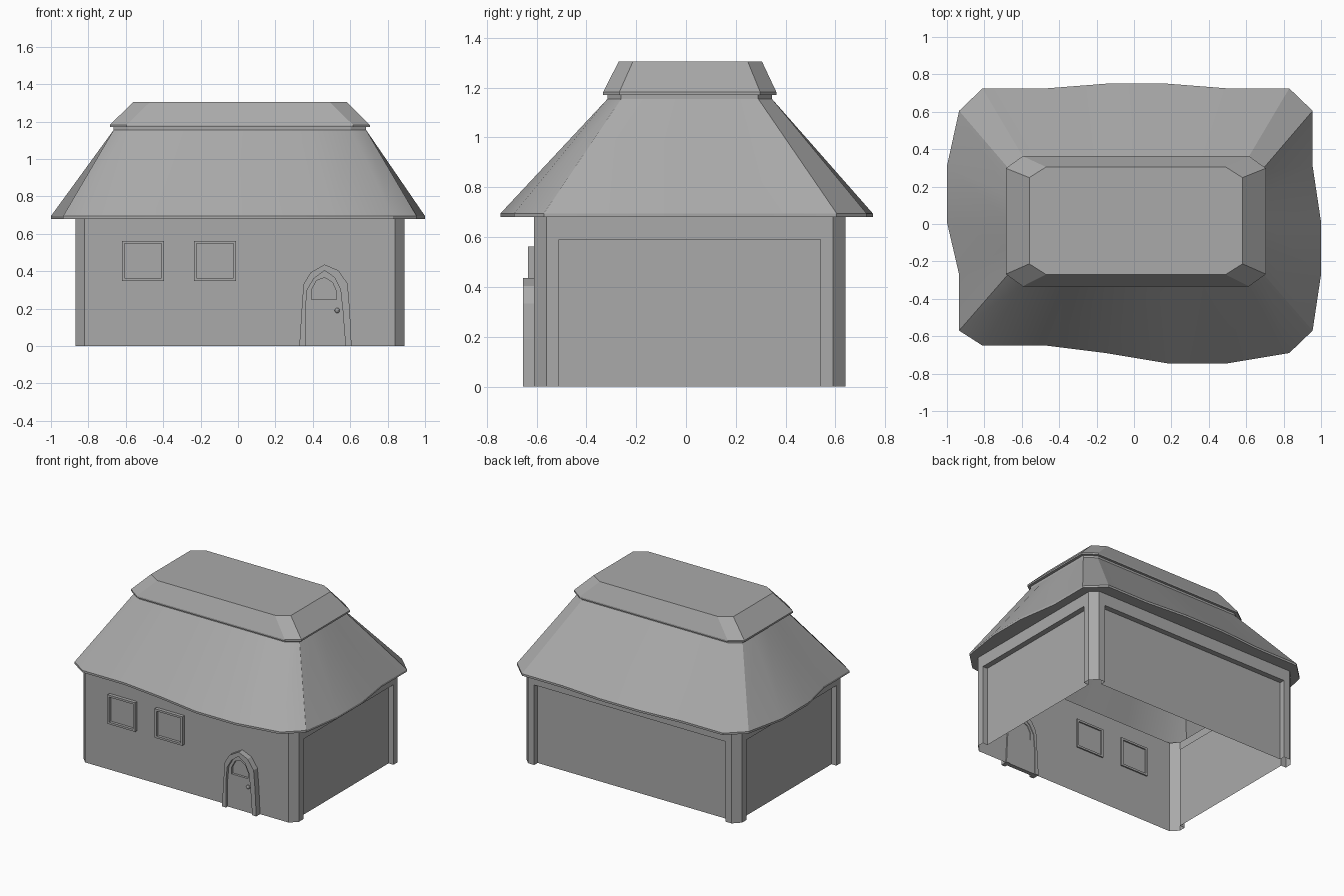
import bpy, bmesh, math
from mathutils import Vector

cube = bpy.data.objects.get("Cube")
if cube:
    bpy.data.objects.remove(cube)

mat = bpy.data.materials.new("plain_grey")
mat.use_nodes = True
grey = (0.4, 0.4, 0.4, 1)
mat.diffuse_color = grey
mat.node_tree.nodes["Principled BSDF"].inputs["Base Color"].default_value = grey


def finish(name, bm, smooth=False):
    bmesh.ops.remove_doubles(bm, verts=bm.verts, dist=0.0005)
    mesh = bpy.data.meshes.new(name)
    bm.to_mesh(mesh)
    bm.free()
    mesh.materials.append(mat)
    obj = bpy.data.objects.new(name, mesh)
    bpy.context.collection.objects.link(obj)
    if smooth:
        bpy.ops.object.select_all(action='DESELECT')
        obj.select_set(True)
        bpy.context.view_layer.objects.active = obj
        bpy.ops.object.shade_smooth_by_angle(angle=math.radians(30))
    return obj


def face(bm, pts):
    return bm.faces.new([bm.verts.new(p) for p in pts])


def loft(bm, loops, closed=True):
    """Skin between successive point loops."""
    for low, high in zip(loops, loops[1:]):
        n = len(low)
        for i in range(n if closed else n - 1):
            j = (i + 1) % n
            face(bm, [low[i], low[j], high[j], high[i]])


def octagon(x0, x1, y0, y1, cx, cy, z, nx=2, ny=2):
    """Chamfered rectangle, counter-clockwise, with nx / ny points per side."""
    sides = [((x0 + cx, y0), (x1 - cx, y0), nx), ((x1, y0 + cy), (x1, y1 - cy), ny),
             ((x1 - cx, y1), (x0 + cx, y1), nx), ((x0, y1 - cy), (x0, y0 + cy), ny)]
    out = []
    for a, b, n in sides:
        a, b = Vector((*a, z)), Vector((*b, z))
        out += [a.lerp(b, i / (n - 1)) for i in range(n)]
    return out


# Walls: chamfered shell, recessed panels on every side but the front
WALL_TOP, PANEL_TOP, MARGIN, DEPTH = 0.68, 0.59, 0.05, 0.04
plan = octagon(-0.87, 0.89, -0.61, 0.64, 0.05, 0.05, 0)
up = Vector((0, 0, 1))
bm = bmesh.new()
for i, a in enumerate(plan):
    b = plan[(i + 1) % 8]
    if i in (2, 4, 6):
        along = (b - a).normalized()
        inward = up.cross(along) * DEPTH
        p, q = a + along * MARGIN, b - along * MARGIN
        h = up * PANEL_TOP
        edge = [p, p + h, q + h, q]
        t = up * WALL_TOP
        loft(bm, [[a, a + t, b + t, b], edge, [v + inward for v in edge]], closed=False)
        face(bm, [v + inward for v in (p, q, q + h, p + h)])
    else:
        face(bm, [a, b, b + up * WALL_TOP, a + up * WALL_TOP])
bmesh.ops.recalc_face_normals(bm, faces=bm.faces)
finish("walls", bm)

# Main roof: wavy eave rising to a narrow neck
eave = [(-0.81, -0.65), (-0.47, -0.65), (-0.15, -0.69), (0.18, -0.745), (0.5, -0.745), (0.83, -0.69),
        (0.955, -0.57), (1, -0.27), (1, 0.01), (0.955, 0.31), (0.955, 0.605),
        (0.83, 0.725), (0.5, 0.725), (0.18, 0.75), (-0.15, 0.75), (-0.47, 0.725), (-0.81, 0.725),
        (-0.935, 0.605), (-1, 0.31), (-1, 0.01), (-0.935, -0.27), (-0.935, -0.57)]
bm = bmesh.new()
neck = dict(x0=-0.665, x1=0.685, y0=-0.315, y1=0.345, cx=0.08, cy=0.055, nx=6, ny=5)
loft(bm, [octagon(-0.87, 0.89, -0.61, 0.64, 0.05, 0.05, 0.68, 6, 5),
          [Vector((x, y, 0.68)) for x, y in eave],
          [Vector((x, y, 0.695)) for x, y in eave],
          octagon(z=1.155, **neck), octagon(z=1.172, **neck)])
finish("main_roof", bm, smooth=True)

# Roof cap: overhanging flat-topped crown
bm = bmesh.new()
top = octagon(-0.56, 0.58, -0.27, 0.305, 0.09, 0.057, 1.305)
loft(bm, [octagon(-0.665, 0.685, -0.315, 0.345, 0.08, 0.055, 1.17),
          octagon(-0.685, 0.705, -0.333, 0.363, 0.09, 0.065, 1.17),
          octagon(-0.685, 0.705, -0.333, 0.363, 0.09, 0.065, 1.182), top])
face(bm, top)
finish("roof_cap", bm)


def at(outline, y):
    return [Vector((x, y, z)) for x, z in outline]


def surround(name, outer, inner, front, back, closed=True, pane=None):
    """Frame between two outlines in the front plane, optionally filled by a pane."""
    bm = bmesh.new()
    loops = [at(outer, back), at(outer, front), at(inner, front), at(inner, back), at(outer, back)]
    loft(bm, loops, closed)
    if not closed:
        for k in (0, -1):
            face(bm, [loop[k] for loop in loops[:4]])
    bmesh.ops.remove_doubles(bm, verts=bm.verts, dist=0.0005)
    bmesh.ops.recalc_face_normals(bm, faces=bm.faces)
    if pane is not None:
        f = face(bm, at(inner, pane))
        f.normal_update()
        if f.normal.y > 0:
            f.normal_flip()
    finish(name, bm)


def square(cx, cz, w, h):
    return [(cx - w, cz - h), (cx + w, cz - h), (cx + w, cz + h), (cx - w, cz + h)]


# Windows
for label, cx in (("outer", -0.508), ("inner", -0.123)):
    surround(label + "_window", square(cx, 0.455, 0.113, 0.107), square(cx, 0.455, 0.098, 0.092),
             -0.635, -0.6, pane=-0.615)

# Door: crooked arched surround, slab and small arched light
arch = [(0.328, 0), (0.34, 0.19), (0.35, 0.33), (0.388, 0.393), (0.463, 0.436),
        (0.537, 0.404), (0.586, 0.334), (0.598, 0.19), (0.607, 0)]
slab = [(0.36, 0), (0.36, 0.19), (0.37, 0.30), (0.405, 0.36), (0.463, 0.404),
        (0.516, 0.366), (0.548, 0.302), (0.56, 0.19), (0.575, 0)]
light = [(0.42, 0.249), (0.393, 0.249), (0.393, 0.30), (0.42, 0.35), (0.463, 0.366),
         (0.505, 0.34), (0.527, 0.29), (0.527, 0.249), (0.50, 0.249)]
surround("door_surround", arch, slab, -0.655, -0.6, closed=False)
surround("door", slab, light, -0.635, -0.605, pane=-0.618)

# Door knob
bm = bmesh.new()
bmesh.ops.create_uvsphere(bm, u_segments=10, v_segments=6, radius=0.014)
bmesh.ops.translate(bm, verts=bm.verts, vec=(0.53, -0.64, 0.19))
finish("door_knob", bm, smooth=True)
